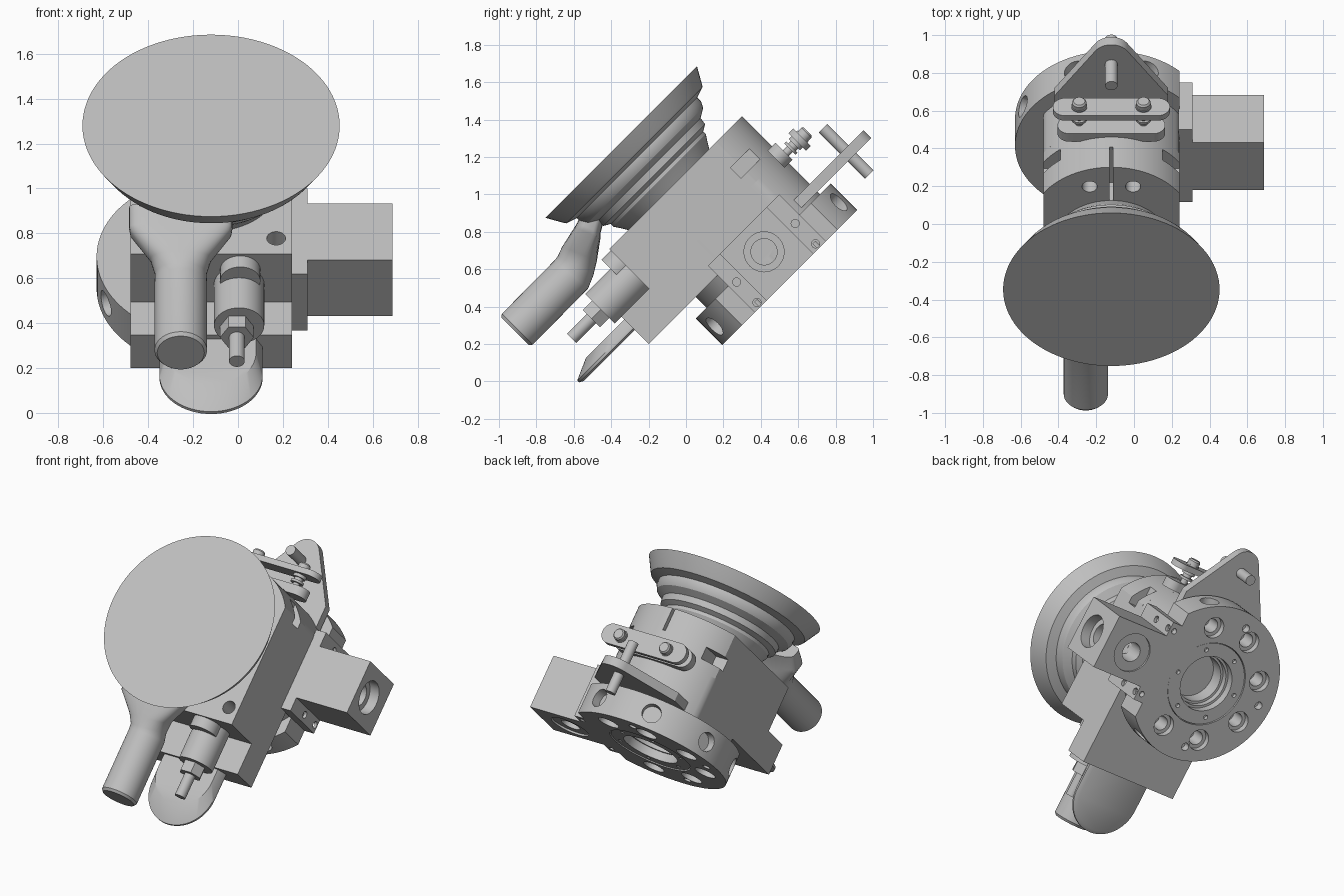
import bpy, bmesh
from math import pi, sin, cos, radians, sqrt
from mathutils import Vector

if "Cube" in bpy.data.objects:
    bpy.data.objects.remove(bpy.data.objects["Cube"])

grey = bpy.data.materials.new("plain grey")
grey.use_nodes = True
grey.diffuse_color = (0.52, 0.52, 0.52, 1)
grey.node_tree.nodes["Principled BSDF"].inputs["Base Color"].default_value = (0.52, 0.52, 0.52, 1)

CX = -0.12      # x of the main axis
CV = 0.785      # local y of the flange axis
TILT = pi / 4   # everything is built upright, then leaned about x


def loft(name, rings):
    """Skin a list of point rings and cap both ends."""
    bm = bmesh.new()
    rows = [[bm.verts.new(p) for p in ring] for ring in rings]
    n = len(rows[0])
    for a, b in zip(rows, rows[1:]):
        for i in range(n):
            j = (i + 1) % n
            bm.faces.new((a[i], a[j], b[j], b[i]))
    bm.faces.new(rows[0])
    bm.faces.new(rows[-1])
    bmesh.ops.recalc_face_normals(bm, faces=bm.faces)
    me = bpy.data.meshes.new(name)
    bm.to_mesh(me)
    bm.free()
    me.materials.append(grey)
    ob = bpy.data.objects.new(name, me)
    ob.rotation_euler.x = TILT
    bpy.context.collection.objects.link(ob)
    smooth(ob)
    return ob


def smooth(ob):
    ob.data.shade_smooth()
    ob.data.set_sharp_from_angle(angle=radians(32))


def place(axis, a, b, h):
    return {"x": (h, a, b), "y": (a, h, b), "z": (a, b, h)}[axis]


def prism(name, axis, outline, lo, hi):
    return loft(name, [[place(axis, a, b, h) for a, b in outline] for h in (lo, hi)])


def lathe(name, axis, a, b, profile, n=48):
    return loft(name, [[place(axis, a + r * cos(2 * pi * i / n), b + r * sin(2 * pi * i / n), h)
                        for i in range(n)] for r, h in profile])


def cyl(name, axis, a, b, r, lo, hi, n=32):
    return lathe(name, axis, a, b, [(r, lo), (r, hi)], n)


def box(name, x0, x1, y0, y1, z0, z1):
    return prism(name, "z", [(x0, y0), (x1, y0), (x1, y1), (x0, y1)], z0, z1)


def arc(a, b, r, start, end, n=24):
    return [(a + r * cos(radians(start + (end - start) * i / n)),
             b + r * sin(radians(start + (end - start) * i / n))) for i in range(n + 1)]


def cut(ob, cutters):
    """Subtract the cutters and discard them."""
    for c in cutters:
        m = ob.modifiers.new("cut", "BOOLEAN")
        m.operation, m.solver, m.object = "DIFFERENCE", "EXACT", c
    bpy.context.view_layer.update()
    me = bpy.data.meshes.new_from_object(ob.evaluated_get(bpy.context.evaluated_depsgraph_get()))
    ob.modifiers.clear()
    ob.data = me
    for c in cutters:
        bpy.data.objects.remove(c)
    smooth(ob)


def clipped(r, left, right):
    """Circle about the main axis with its sides flattened."""
    pts = arc(CX, CV, r, 0, 360, 96)[:-1]
    return [(min(max(x, CX - left), CX + right), y) for x, y in pts]


# Mounting flange with face holes and radial holes
flange = prism("flange", "z", clipped(0.51, 0.51, 0.36), 0, 0.2)
cutters = [cyl("c", "z", CX, CV, 0.27, -0.1, 0.3, 64)]
for k in range(6):
    t = radians(67.5 + 45 * k)
    d = Vector((cos(t), sin(t), 0))
    p = Vector((CX, CV, 0)) + d * 0.37
    cutters.append(lathe("c", "z", p.x, p.y, [(0.068, -0.05), (0.068, 0.04), (0.045, 0.04), (0.045, 0.15)], 24))
    s = d.cross(Vector((0, 0, 1)))
    cutters.append(loft("c", [[Vector((CX, CV, 0.1)) + d * h + s * (0.06 * cos(a)) + Vector((0, 0, 0.06 * sin(a)))
                               for a in [2 * pi * i / 24 for i in range(24)]] for h in (0.45, 0.6)]))
for t in (100, 180, 260):
    cutters.append(cyl("c", "z", CX + 0.42 * cos(radians(t)), CV + 0.42 * sin(radians(t)), 0.025, -0.05, 0.05, 16))
cut(flange, cutters)

# Bored insert ring
ring = cyl("centre_ring", "z", CX, CV, 0.266, 0.006, 0.2, 64)
cut(ring, [lathe("c", "z", CX, CV, [(0.18, -0.1), (0.18, 0.06), (0.165, 0.06), (0.165, 0.1),
                                    (0.15, 0.1), (0.15, 0.3)])]
    + [cyl("c", "z", CX + 0.225 * cos(k * pi / 3), CV + 0.225 * sin(k * pi / 3), 0.014, -0.1, 0.03, 12)
       for k in range(6)])

# Body: round lower part, clamp head with a straight front
prism("lower_body", "z", clipped(0.43, 0.36, 0.36), 0.2, 0.49)
half = sqrt(0.43 ** 2 - 0.36 ** 2)
end = 90 - radians(1) - 0
tops = [p for p in arc(CX, CV, 0.43, 33.15, 146.85, 40)]
head = prism("clamp_head", "z", [(CX - 0.36, 0.21), (CX + 0.36, 0.21)] + tops, 0.49, 0.79)
cut(head, [box("c", CX + s * 0.27, CX + s * 0.5, 0.975, 1.14, 0.56, 0.64) for s in (-1, 1)]
    + [box("c", CX - 0.01, CX + 0.01, 0.95, 1.3, 0.64, 0.85),
       cyl("c", "z", CX - 0.115, 1.07, 0.04, 0.7, 0.9),
       cyl("c", "z", CX + 0.115, 1.07, 0.04, 0.7, 0.9),
       cyl("c", "z", 0.17, 0.31, 0.042, 0.6, 0.9)])
box("front_block", CX - 0.36, CX + 0.36, 0, 0.6, 0.283, 0.49)

# Large cup with stepped wall
lathe("cup", "z", CX, 0.66, [(0.3, 0.78), (0.33, 0.83), (0.35, 0.86), (0.35, 0.88), (0.385, 0.9), (0.39, 0.94),
                             (0.44, 0.97), (0.455, 1.0), (0.455, 1.03), (0.515, 1.05), (0.525, 1.065),
                             (0.573, 1.15)], 96)

# Spout: flat funnel blending into a round pipe
rings = []
for v, w, hx, ht, lean, power in ((0.3, 0.99, 0.23, 0.06, 0.4, 0.5), (0.212, 0.947, 0.23, 0.068, 0.4, 0.5),
                                  (0.19, 0.935, 0.225, 0.075, 0.4, 0.5), (0.08, 0.885, 0.135, 0.1, 0.4, 0.8),
                                  (0.02, 0.855, 0.115, 0.108, 0.3, 1), (-0.03, 0.838, 0.117, 0.117, 0.1, 1),
                                  (-0.4, 0.835, 0.117, 0.117, 0, 1), (-0.44, 0.835, 0.117, 0.117, 0, 1),
                                  (-0.456, 0.835, 0.105, 0.105, 0, 1)):
    row = []
    for i in range(40):
        c, s = cos(2 * pi * i / 40), sin(2 * pi * i / 40)
        a = hx * abs(c) ** power * (1 if c > 0 else -1)
        b = ht * abs(s) ** power * (1 if s > 0 else -1)
        row.append((-0.255 + a, v - b * sin(lean), w + b * cos(lean)))
    rings.append(row)
loft("spout", rings)

# Rounded tongue under the block, thinning to its tip
def tongue_row(r, tip, w):
    rim = arc(CX, 0, r, 180, 360, 32)
    return [(x, min(0, y) * 1.0 + tip + r, w) for x, y in rim] + [(CX + r, 0.1, w), (CX - r, 0.1, w)]

loft("tongue", [tongue_row(0.2, -0.385, 0.388), tongue_row(0.23, -0.407, 0.4),
                tongue_row(0.23, -0.407, 0.415), tongue_row(0.2, -0.29, 0.467)])

# Valve in front of the head
cyl("valve_collar", "y", 0.01, 0.69, 0.09, 0.14, 0.25)
cyl("valve_body", "y", 0.005, 0.6, 0.112, -0.05, 0.25, 40)
cyl("valve_nut", "y", -0.005, 0.595, 0.075, -0.12, -0.04, 6)
cyl("valve_rod", "y", -0.005, 0.595, 0.035, -0.27, -0.1, 24)

# Side arm: plate and bored block
plate = box("arm_plate", 0.235, 0.31, 0.52, 1.06, 0, 0.354)
cut(plate, [cyl("c", "x", v, w, 0.022, 0.29, 0.35, 16) for v in (0.567, 1.01) for w in (0.03, 0.184)]
    + [cyl("c", "z", 0.275, v, 0.018, -0.05, 0.04, 16) for v in (0.57, 1.01)])
arm = box("arm_block", 0.31, 0.688, 0.61, 0.965, 0, 0.354)
cut(arm, [lathe("c", "x", CV, 0.195, [(0.107, 0.75), (0.107, 0.62), (0.07, 0.62), (0.07, 0.42)]),
          lathe("c", "z", 0.48, CV, [(0.125, -0.05), (0.125, 0.012), (0.062, 0.012), (0.062, 0.16)])])

# Triangular bracket with a pin
prism("bracket", "z", [(CX - 0.3, 1.05), (CX + 0.3, 1.05), (CX + 0.3, 1.24)]
      + arc(CX, 1.52, 0.1, 32, 148) + [(CX - 0.3, 1.24)], 0.22, 0.278)
cyl("bracket_pin", "z", CX, 1.475, 0.033, 0.09, 0.44, 24)

# Strap and pad held by two screws
def stadium(hx, r, w):
    return arc(CX + hx - r, w, r, -90, 90) + arc(CX - hx + r, w, r, 90, 270)

prism("strap", "y", stadium(0.31, 0.066, 0.485), 1.325, 1.362)
prism("strap_pad", "y", stadium(0.285, 0.064, 0.5), 1.18, 1.24)
for side, x in (("right", CX - 0.17), ("left", CX + 0.17)):
    lathe(side + "_screw", "y", x, 0.485, [(0.022, 1.18), (0.022, 1.27), (0.042, 1.27), (0.042, 1.285),
                                          (0.028, 1.285), (0.028, 1.305), (0.042, 1.305), (0.042, 1.37),
                                          (0.038, 1.37), (0.038, 1.395), (0.03, 1.405)], 24)
